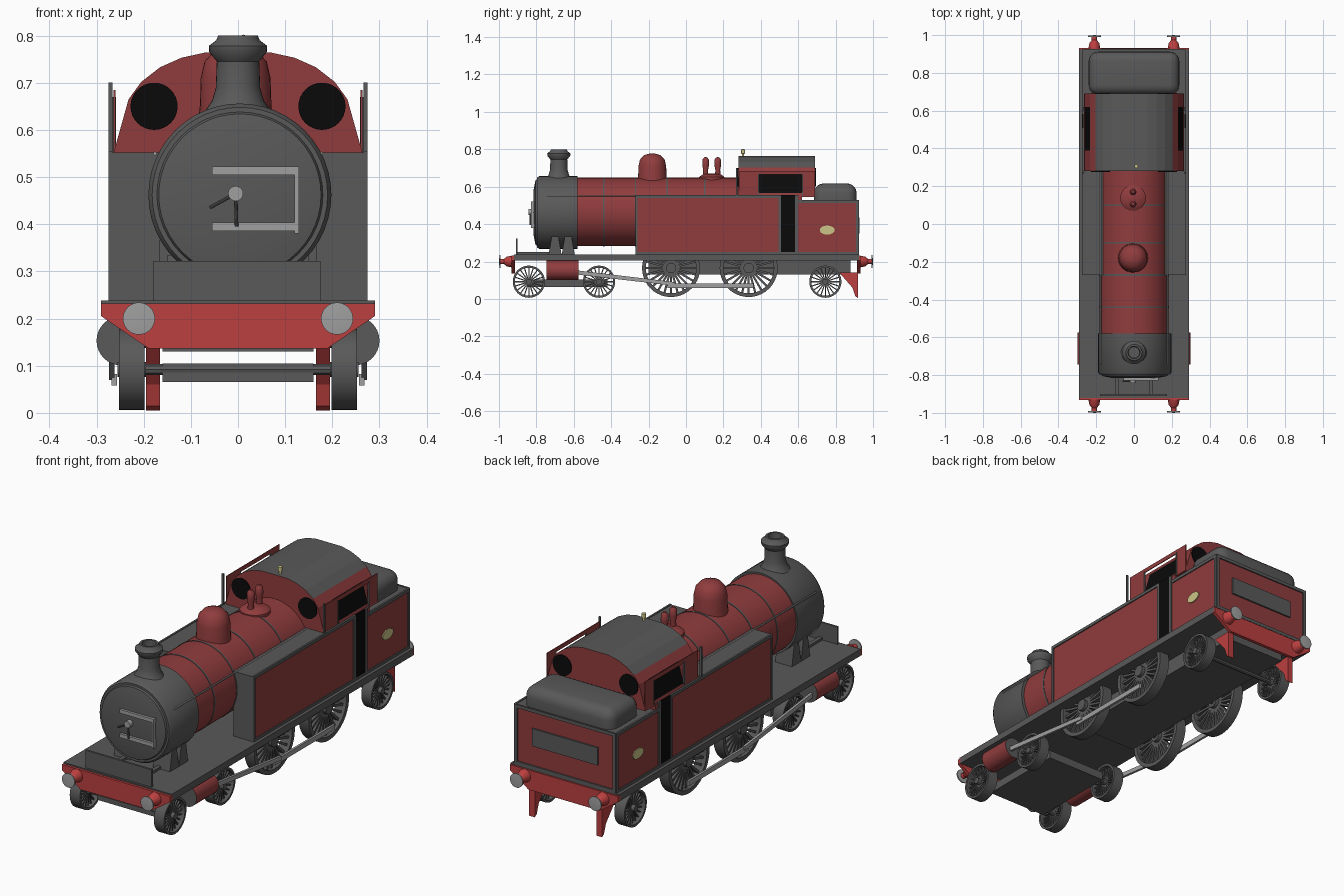
import bpy, bmesh, math
from mathutils import Matrix, Vector

if "Cube" in bpy.data.objects:
    bpy.data.objects.remove(bpy.data.objects["Cube"], do_unlink=True)


def material(name, r, g, b):
    m = bpy.data.materials.new(name)
    m.use_nodes = True
    m.diffuse_color = (r, g, b, 1)
    m.node_tree.nodes["Principled BSDF"].inputs["Base Color"].default_value = (r, g, b, 1)
    return m


RED = material("body red", 0.28, 0.045, 0.047)
BRIGHT = material("beam red", 0.5, 0.05, 0.05)
GREY = material("iron grey", 0.1, 0.1, 0.1)
STEEL = material("light steel", 0.35, 0.35, 0.35)
BLACK = material("black", 0.003, 0.003, 0.003)
BRASS = material("pale brass", 0.6, 0.56, 0.24)

TO_Y = Matrix.Rotation(-math.pi / 2, 4, 'X')
TO_X = Matrix.Rotation(math.pi / 2, 4, 'Y')
UP = Matrix()


def finish(name, bm, mats, rule=None, smooth=True):
    bmesh.ops.recalc_face_normals(bm, faces=bm.faces)
    if rule:
        for f in bm.faces:
            f.material_index = rule(f.normal, f.calc_center_median())
    me = bpy.data.meshes.new(name)
    bm.to_mesh(me)
    bm.free()
    for m in mats:
        me.materials.append(m)
    if smooth:
        me.shade_smooth()
        me.set_sharp_from_angle(angle=math.radians(35))
    ob = bpy.data.objects.new(name, me)
    bpy.context.collection.objects.link(ob)
    return ob


def add_box(bm, x, y, z, mat=UP):
    size = Matrix.Diagonal((x[1] - x[0], y[1] - y[0], z[1] - z[0], 1))
    mid = Matrix.Translation((sum(x) / 2, sum(y) / 2, sum(z) / 2))
    bmesh.ops.create_cube(bm, size=1, matrix=mat @ mid @ size)


def box(name, x, y, z, *mats, rule=None):
    bm = bmesh.new()
    add_box(bm, x, y, z)
    return finish(name, bm, mats, rule, smooth=False)


def side_box(name, s, x, y, z, *mats, rule=None):
    return box(name, sorted((s * x[0], s * x[1])), y, z, *mats, rule=rule)


def add_lathe(bm, profile, matrix, n=32, closed=False):
    # profile is a list of (radius, height) about the local z axis
    rings = []
    for r, h in profile:
        count = 1 if r == 0 else n
        rings.append([bm.verts.new(matrix @ Vector((r * math.cos(math.tau * i / n),
                      r * math.sin(math.tau * i / n), h))) for i in range(count)])
    pairs = list(zip(rings, rings[1:])) + ([(rings[-1], rings[0])] if closed else [])
    for a, b in pairs:
        for i in range(n):
            j = (i + 1) % n
            quad = [a[i % len(a)], a[j % len(a)], b[j % len(b)], b[i % len(b)]]
            quad = list(dict.fromkeys(quad))
            if len(quad) > 2:
                bm.faces.new(quad)


def lathe(name, profile, loc, axis, *mats, n=32, rule=None):
    bm = bmesh.new()
    add_lathe(bm, profile, Matrix.Translation(loc) @ axis, n)
    return finish(name, bm, mats, rule)


def disc(name, r, h, loc, axis, mat, n=32):
    return lathe(name, [(0, -h / 2), (r, -h / 2), (r, h / 2), (0, h / 2)], loc, axis, mat, n=n)


def loft(name, sections, mats, rule=None, smooth=False):
    # skins equal-length point loops and caps both ends
    bm = bmesh.new()
    rings = [[bm.verts.new(p) for p in s] for s in sections]
    for a, b in zip(rings, rings[1:]):
        for i in range(len(a)):
            j = (i + 1) % len(a)
            bm.faces.new((a[i], a[j], b[j], b[i]))
    bm.faces.new(rings[0])
    bm.faces.new(rings[-1])
    return finish(name, bm, mats, rule, smooth)


def rod(name, a, b, r, mat, n=10):
    a, b = Vector(a), Vector(b)
    d = b - a
    turn = d.to_track_quat('Z', 'Y').to_matrix().to_4x4()
    disc(name, r, d.length, (a + b) / 2, turn, mat, n)


def wheel(name, x, y, z, r, spokes):
    bm = bmesh.new()
    place = Matrix.Translation((x, y, z)) @ TO_X
    add_lathe(bm, [(r * 0.87, -0.027), (r, -0.027), (r, 0.027), (r * 0.87, 0.027)], place, 40, True)
    add_lathe(bm, [(0, -0.03), (r * 0.18, -0.03), (r * 0.18, 0.03), (0, 0.03)], place, 16)
    for i in range(spokes):
        turn = place @ Matrix.Rotation(math.tau * i / spokes, 4, 'Z')
        add_box(bm, (r * 0.1, r * 0.9), (-r * 0.035, r * 0.035), (-0.012, 0.012), turn)
    finish(name, bm, [GREY])


# running plate and underframe
box("running_plate", (-0.29, 0.29), (-0.92, 0.925), (0.205, 0.238), GREY)
box("main_frame", (-0.16, 0.16), (-0.2, 0.88), (0.13, 0.205), GREY)
box("bogie_frame", (-0.16, 0.16), (-0.85, -0.42), (0.065, 0.105), GREY)
box("front_plate", (-0.18, 0.175), (-0.91, -0.9), (0.238, 0.322), GREY)
for s in (1, -1):
    side_box("front_plate_stay", s, (0.08, 0.1), (-0.9, -0.7), (0.238, 0.25), GREY)

# buffer beams with chamfered lower corners, and buffers
beam = [(-0.29, 0.232), (0.29, 0.232), (0.29, 0.205), (0.19, 0.137), (-0.19, 0.137), (-0.29, 0.205)]
for end, label in ((-1, "front"), (1, "rear")):
    loft(label + "_beam", [[(x, end * y, z) for x, z in beam] for y in (0.915, 0.932)], [BRIGHT])
    for s in (1, -1):
        axis = TO_Y if end > 0 else TO_Y.inverted()
        lathe(label + "_buffer_stock", [(0, 0), (0.032, 0), (0.026, 0.03), (0.014, 0.045), (0.014, 0.065), (0, 0.065)],
              (s * 0.21, end * 0.928, 0.2), axis, BRIGHT)
        lathe(label + "_buffer_head", [(0, 0), (0.034, 0), (0.034, 0.006), (0, 0.009)],
              (s * 0.21, end * 0.991, 0.2), axis, STEEL)

# boiler, bands, smokebox
lathe("boiler", [(0, -0.58), (0.183, -0.58), (0.183, 0.29), (0, 0.29)], (0, 0, 0.465), TO_Y, RED, n=48)
for y in (-0.44, -0.27, -0.1, 0.1):
    disc("boiler_band", 0.185, 0.008, (0, y, 0.465), TO_Y, GREY, 48)
lathe("smokebox", [(0, -0.818), (0.12, -0.815), (0.172, -0.805), (0.176, -0.797), (0.186, -0.797),
                   (0.194, -0.785), (0.194, -0.58), (0, -0.58)], (0.004, 0, 0.462), TO_Y, GREY, n=48)
for s in (1, -1):
    for y in (-0.7, -0.63):
        loft("saddle_leg", [[(s * 0.15, y - 0.035, 0.235), (s * 0.15, y + 0.035, 0.235), (s * 0.06, y + 0.035, 0.235), (s * 0.06, y - 0.035, 0.235)],
                            [(s * 0.15, y - 0.018, 0.335), (s * 0.15, y + 0.018, 0.335), (s * 0.06, y + 0.018, 0.335), (s * 0.06, y - 0.018, 0.335)]], [GREY])
    rod("boiler_handrail", (s * 0.176, -0.74, 0.55), (s * 0.176, 0.28, 0.55), 0.004, STEEL)

# smokebox door furniture
for z in (0.395, 0.513):
    box("door_strap", (-0.055, 0.128), (-0.828, -0.81), (z - 0.009, z + 0.009), STEEL)
box("door_hinge", (0.12, 0.129), (-0.828, -0.806), (0.38, 0.522), STEEL)
disc("door_knob", 0.016, 0.03, (-0.005, -0.826, 0.465), TO_Y, STEEL, 20)
rod("door_handle", (-0.005, -0.832, 0.465), (-0.06, -0.832, 0.435), 0.004, GREY)
rod("door_handle", (-0.005, -0.832, 0.465), (-0.003, -0.832, 0.395), 0.004, GREY)

# chimney, dome, safety valves, whistle
lathe("chimney", [(0, 0.62), (0.07, 0.64), (0.055, 0.662), (0.047, 0.69), (0.045, 0.745), (0.061, 0.765),
                  (0.062, 0.778), (0.046, 0.79), (0.042, 0.8), (0.032, 0.8), (0.03, 0.77), (0, 0.77)],
      (0, -0.68, 0), UP, GREY)
lathe("dome", [(0, 0.6), (0.08, 0.62), (0.076, 0.65), (0.074, 0.71), (0.066, 0.745), (0.045, 0.768), (0.02, 0.776), (0, 0.777)],
      (-0.005, -0.18, 0), UP, RED)
lathe("valve_base", [(0, 0.62), (0.068, 0.63), (0.068, 0.652), (0.045, 0.668), (0, 0.67)], (-0.005, 0.138, 0), UP, RED)
for y in (0.105, 0.17):
    lathe("safety_valve", [(0, 0.65), (0.015, 0.65), (0.013, 0.69), (0.018, 0.715), (0.017, 0.745), (0.008, 0.757), (0, 0.758)],
          (-0.005, y, 0), UP, RED, n=16)
lathe("whistle", [(0, 0.74), (0.006, 0.74), (0.006, 0.775), (0.01, 0.778), (0.01, 0.798), (0, 0.802)], (0.012, 0.305, 0), UP, BRASS, n=12)

# side tanks, cab base and bunker: red sides, grey tops and fronts
def red_sides(n, c):
    return 0 if abs(n.x) > 0.5 or n.y > 0.5 else 1


for s in (1, -1):
    side_box("side_tank", s, (0.165, 0.27), (-0.27, 0.3), (0.238, 0.552), RED, GREY, rule=red_sides)
box("cab_base", (-0.27, 0.27), (0.29, 0.62), (0.238, 0.552), RED, GREY, rule=red_sides)
box("bunker", (-0.27, 0.27), (0.6, 0.92), (0.238, 0.525), RED, GREY, rule=red_sides)
coal = box("bunker_hump", (-0.24, 0.24), (0.685, 0.912), (0.45, 0.617), GREY)
coal.data.shade_smooth()
bevel = coal.modifiers.new("rounding", 'BEVEL')
bevel.width, bevel.segments = 0.05, 5

# upper cab with roof and side windows
half = [(0.266, 0.545), (0.26, 0.565), (0.232, 0.665), (0.205, 0.702), (0.165, 0.733), (0.12, 0.753), (0.07, 0.764)]
hoop = half + [(-x, z) for x, z in reversed(half)]


def cab_colour(n, c):
    if abs(n.y) > 0.5:
        return 0
    if abs(c.x) > 0.24 and 0.565 < c.z < 0.665 and 0.39 < c.y < 0.62:
        return 2
    return 1 if c.z > 0.7 else 0


loft("upper_cab", [[(x, y, z) for x, z in hoop] for y in (0.28, 0.39, 0.62, 0.69)], [RED, GREY, BLACK], cab_colour)
for s in (1, -1):
    for y in (0.279, 0.691):
        disc("round_window", 0.05, 0.006, (s * 0.178, y, 0.65), TO_Y, BLACK)
    # thin outer sheet round the window opening
    for y in ((0.285, 0.385), (0.625, 0.69)):
        side_box("window_sheet", s, (0.26, 0.264), y, (0.55, 0.665), RED)
    side_box("window_top_rail", s, (0.26, 0.264), (0.285, 0.69), (0.665, 0.685), RED)
    for y in (0.385, 0.62):
        side_box("window_edge", s, (0.259, 0.266), (y, y + 0.006), (0.55, 0.67), GREY)

    # doorway, edging strips and oval plate
    side_box("doorway", s, (0.268, 0.273), (0.508, 0.582), (0.24, 0.555), BLACK)
    strips = [((-0.27, 0.505), (0.54, 0.555)), ((-0.27, -0.26), (0.238, 0.555)), ((-0.27, 0.92), (0.238, 0.25)),
              ((0.268, 0.276), (0.54, 0.7)), ((0.495, 0.508), (0.238, 0.555)), ((0.582, 0.598), (0.238, 0.555)),
              ((0.6, 0.92), (0.512, 0.528)), ((0.91, 0.922), (0.238, 0.528))]
    for y, z in strips:
        side_box("edging", s, (0.266, 0.275), y, z, GREY)
    oval = disc("oval_plate", 0.04, 0.008, (0, 0, 0), TO_X, BRASS)
    oval.location, oval.scale = (s * 0.271, 0.755, 0.368), (1, 1, 0.6)
    side_box("rear_edging", s, (0.255, 0.272), (0.918, 0.926), (0.238, 0.528), GREY)

    # cylinders and rods
    lathe("cylinder", [(0, -0.085), (0.052, -0.085), (0.052, 0.085), (0, 0.085)], (s * 0.248, -0.66, 0.153), TO_Y, RED, GREY,
          rule=lambda n, c: 1 if abs(n.y) > 0.5 else 0)
    loft("connecting_rod", [[(s * x, -0.58, z) for x, z in ((0.262, 0.13), (0.274, 0.13), (0.274, 0.152), (0.262, 0.152))],
                            [(s * x, -0.06, z) for x, z in ((0.262, 0.07), (0.274, 0.07), (0.274, 0.09), (0.262, 0.09))]], [STEEL])
    side_box("coupling_rod", s, (0.257, 0.268), (-0.1, 0.36), (0.058, 0.082), STEEL)

    # wheels
    for y in (-0.84, -0.465, 0.745):
        wheel("small_wheel", s * 0.225, y, 0.092, 0.086, 20)
    for y in (-0.08, 0.335):
        wheel("driving_wheel", s * 0.225, y, 0.165, 0.155, 24)

    # rear guard irons
    iron = [(0.82, 0.14), (0.92, 0.14), (0.92, 0.005), (0.905, 0.015), (0.89, 0.06)]
    loft("guard_iron", [[(s * x, y, z) for y, z in iron] for x in (0.165, 0.195)], [BRIGHT])

for y, z in ((-0.84, 0.092), (-0.465, 0.092), (0.745, 0.092), (-0.08, 0.165), (0.335, 0.165)):
    rod("axle", (-0.22, y, z), (0.22, y, z), 0.012, GREY)

# rear panel
box("rear_panel", (-0.175, 0.175), (0.918, 0.928), (0.35, 0.435), GREY)
for z in (0.238, 0.512):
    box("rear_edging", (-0.27, 0.27), (0.918, 0.926), (z, z + 0.016), GREY)
